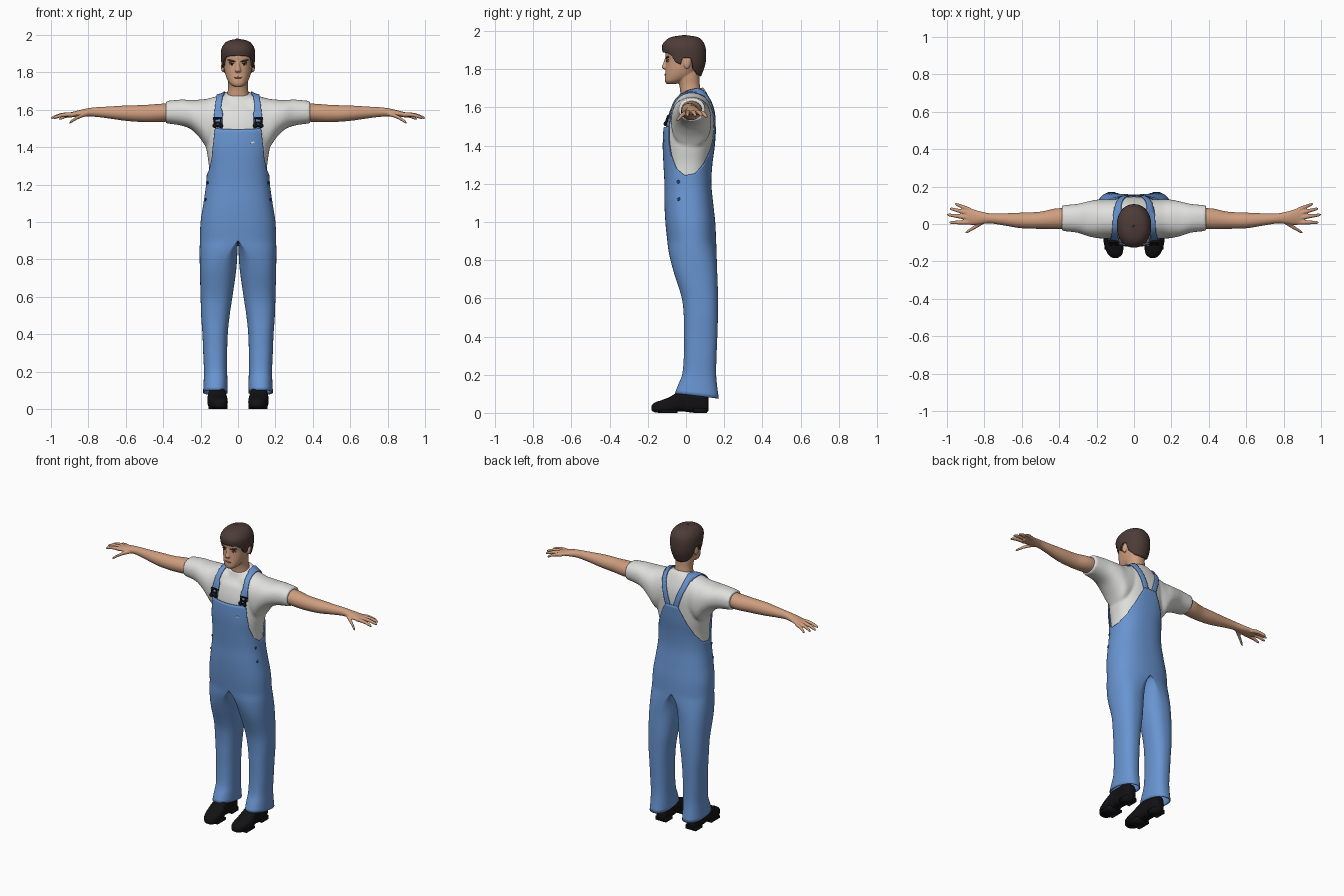
import bpy, bmesh
from math import sin, cos, pi, radians
from mathutils import Matrix, Vector, Euler

if "Cube" in bpy.data.objects:
    bpy.data.objects.remove(bpy.data.objects["Cube"])


def material(name, *rgb):
    m = bpy.data.materials.new(name)
    m.use_nodes = True
    m.diffuse_color = (*rgb, 1)
    bsdf = m.node_tree.nodes["Principled BSDF"]
    bsdf.inputs["Base Color"].default_value = (*rgb, 1)
    bsdf.inputs["Roughness"].default_value = 0.8
    return m


DENIM = material("denim blue", 0.14, 0.30, 0.64)
COTTON = material("cotton white", 0.74, 0.74, 0.72)
SKIN = material("skin", 0.62, 0.34, 0.21)
HAIR = material("dark brown hair", 0.075, 0.045, 0.038)
BLACK = material("black leather", 0.006, 0.006, 0.007)
LIP = material("lip", 0.45, 0.19, 0.13)
EYE = material("eye white", 0.6, 0.55, 0.5)
NAVY = material("navy button", 0.03, 0.06, 0.16)


def curve(table, t):
    """Smooth interpolation of the rows (key, values...) at key t."""
    t = min(max(t, table[0][0]), table[-1][0])
    i = 0
    while i < len(table) - 2 and t > table[i + 1][0]:
        i += 1
    a, b = table[i], table[i + 1]
    before, after = table[max(i - 1, 0)], table[min(i + 2, len(table) - 1)]
    h = b[0] - a[0]
    s = (t - a[0]) / h
    out = []
    for k in range(1, len(a)):
        ma = (b[k] - before[k]) / (b[0] - before[0]) * h
        mb = (after[k] - a[k]) / (after[0] - a[0]) * h
        out.append(a[k] * (2*s**3 - 3*s*s + 1) + ma * (s**3 - 2*s*s + s)
                   + b[k] * (3*s*s - 2*s**3) + mb * (s**3 - s*s))
    return out


def linear(table, t):
    for (x0, y0), (x1, y1) in zip(table, table[1:]):
        if t <= x1:
            return y0 + (y1 - y0) * (t - x0) / (x1 - x0)
    return table[-1][1]


def power(v, p):
    return abs(v) ** p * (1 if v >= 0 else -1)


def outline(table, z, angle, grow=0.0, p=0.85):
    """Point on an upright body section; angle -90 is front, 90 is back."""
    a, yf, yb = curve(table, z)
    return Vector(((a + grow) * power(cos(angle), p),
                   (yf + yb) / 2 + ((yb - yf) / 2 + grow) * power(sin(angle), p), z))


def spaced(a, b, n):
    return [a + (b - a) * i / n for i in range(n + 1)]


def skin(bm, rows, closed=False, caps=False):
    """Bridge rows of vertices with quads."""
    for r, s in zip(rows, rows[1:]):
        n = len(r) if closed else min(len(r), len(s)) - 1
        for j in range(n):
            k = (j + 1) % len(r)
            bm.faces.new((r[j], r[k], s[k], s[j]))
    if caps:
        bm.faces.new(rows[0][::-1])
        bm.faces.new(rows[-1])


def verts(bm, points):
    return [bm.verts.new(p) for p in points]


def loft(bm, sections, n=32, p=1.0):
    """Closed solid through sections (centre, u, v)."""
    rows = []
    for c, u, v in sections:
        ring = [2 * pi * i / n for i in range(n)]
        rows.append(verts(bm, [Vector(c) + Vector(u) * power(cos(t), p)
                               + Vector(v) * power(sin(t), p) for t in ring]))
    skin(bm, rows, True, True)


def upright(bm, table, n=24, p=0.9):
    secs = []
    for z in spaced(table[0][0], table[-1][0], n):
        a, yf, yb = curve(table, z)
        secs.append(((0, (yf + yb) / 2, z), (a, 0, 0), (0, (yb - yf) / 2, 0)))
    loft(bm, secs, 40, p)


def ball(bm, loc, size, rot=(0, 0, 0)):
    m = Matrix.LocRotScale(Vector(loc), Euler(rot), Vector(size))
    bmesh.ops.create_uvsphere(bm, u_segments=16, v_segments=10, radius=1, matrix=m)


def box(bm, loc, size, rot=(0, 0, 0)):
    m = Matrix.LocRotScale(Vector(loc), Euler(rot), Vector(size))
    bmesh.ops.create_cube(bm, size=1, matrix=m)


def finish(name, bm, mat, mirror=True, voxel=0, shell=0, smooth=True, fix=True):
    if fix:
        bmesh.ops.recalc_face_normals(bm, faces=bm.faces[:])
    for f in bm.faces:
        f.smooth = smooth
    me = bpy.data.meshes.new(name)
    bm.to_mesh(me)
    bm.free()
    me.materials.append(mat)
    ob = bpy.data.objects.new(name, me)
    bpy.context.collection.objects.link(ob)
    if voxel:
        mod = ob.modifiers.new("fuse", "REMESH")
        mod.mode, mod.voxel_size, mod.use_smooth_shade = "VOXEL", voxel, True
        mod = ob.modifiers.new("soften", "SMOOTH")
        mod.iterations = 4
    if mirror:
        ob.modifiers.new("mirror", "MIRROR")
    if shell:
        mod = ob.modifiers.new("cloth", "SOLIDIFY")
        mod.thickness, mod.offset = shell, -1
    return ob


# Torso sections: height, half width, front, back
BODY = [(0.9, 0.204, -0.098, 0.158), (1.0, 0.2, -0.108, 0.153), (1.1, 0.185, -0.113, 0.142),
        (1.2, 0.171, -0.113, 0.133), (1.3, 0.168, -0.118, 0.138), (1.4, 0.182, -0.122, 0.151),
        (1.5, 0.188, -0.117, 0.158), (1.55, 0.186, -0.107, 0.158), (1.6, 0.175, -0.088, 0.15),
        (1.64, 0.14, -0.062, 0.132), (1.67, 0.102, -0.05, 0.115), (1.69, 0.08, -0.045, 0.1)]
# Leg sections: height, middle x, outer x, inner x, front, back
LEG = [(0.09, 0.12, 0.187, 0.055, -0.058, 0.172), (0.14, 0.12, 0.184, 0.056, -0.042, 0.164),
       (0.2, 0.12, 0.182, 0.058, -0.02, 0.158), (0.3, 0.122, 0.186, 0.058, -0.011, 0.16),
       (0.4, 0.123, 0.19, 0.055, -0.01, 0.164), (0.5, 0.122, 0.197, 0.045, -0.011, 0.167),
       (0.6, 0.115, 0.2, 0.03, -0.022, 0.168), (0.75, 0.1, 0.204, 0.009, -0.068, 0.163),
       (0.84, 0.055, 0.205, 0.003, -0.09, 0.16), (0.9, 0, 0.204, 0, -0.098, 0.158)]
# Upper edge of the overalls: angle, height
EDGE = [(-90, 1.495), (-52, 1.5), (-48, 1.43), (-40, 1.35), (-25, 1.28), (-5, 1.245),
        (15, 1.255), (40, 1.31), (60, 1.385), (75, 1.47), (80, 1.5), (90, 1.5)]

# Overalls: legs as full rings, running up into an open half torso
bm = bmesh.new()
half = 72
rows = []
for z in spaced(0.09, 0.9, 40):
    mid, outer, inner, yf, yb = curve(LEG, z)
    ring = []
    for j in range(2 * half):
        t = -pi / 2 + pi * j / half
        c = power(cos(t), 0.85) if j % half else 0
        x = mid + c * ((outer - mid) if c > 0 else (mid - inner))
        y = (yf + yb) / 2 + (yb - yf) / 2 * power(sin(t), 0.85)
        hem = max(0, 1 - (z - 0.09) / 0.1)
        ring.append((x, y, z - 0.12 * hem * (y - 0.05)))
    rows.append(verts(bm, ring))
skin(bm, rows, True)
upper = [rows[-1][:half + 1]]
for s in spaced(0, 1, 36)[1:]:
    angles = spaced(-90, 90, half)
    upper.append(verts(bm, [outline(BODY, 0.9 + s * (linear(EDGE, d) - 0.9), radians(d))
                            for d in angles]))
skin(bm, upper)
finish("overalls", bm, DENIM, shell=0.006, fix=False)

# Shirt: torso and sleeves fused
bm = bmesh.new()
rows = []
for z in spaced(1.12, 1.69, 40):
    ring = [outline(BODY, z, 2 * pi * j / 64, -0.012) for j in range(64)]
    tilt = 0.25 * min(max((z - 1.6) / 0.08, 0), 1)
    rows.append(verts(bm, [(v.x, v.y, v.z + tilt * (v.y - 0.03)) for v in ring]))
skin(bm, rows, True, True)
# Sleeve sections: x, bottom, top, front, back
SLEEVE = [(0.02, 1.43, 1.68, -0.06, 0.12), (0.1, 1.41, 1.676, -0.075, 0.13),
          (0.16, 1.39, 1.66, -0.078, 0.132), (0.2, 1.445, 1.655, -0.075, 0.13),
          (0.25, 1.495, 1.652, -0.064, 0.12), (0.3, 1.515, 1.655, -0.047, 0.108),
          (0.385, 1.528, 1.647, -0.037, 0.1)]
for side in (-1, 1):
    secs = []
    for x in spaced(0.02, 0.385, 24):
        lo, hi, yf, yb = curve(SLEEVE, x)
        secs.append(((side * x, (yf + yb) / 2, (lo + hi) / 2), (0, (yb - yf) / 2, 0),
                     (0, 0, (hi - lo) / 2)))
    loft(bm, secs, 40, 0.9)
shirt = finish("shirt", bm, COTTON, mirror=False, voxel=0.008)

# Shoulder straps laid over the shirt
bm = bmesh.new()
STRAP = [(0, 0.112, -0.13, 1.47), (1, 0.11, -0.12, 1.57), (2, 0.104, -0.07, 1.66),
         (3, 0.1, 0, 1.7), (4, 0.098, 0.07, 1.71), (5, 0.088, 0.14, 1.66),
         (6, 0.052, 0.17, 1.56), (7, 0.018, 0.17, 1.45)]
rows = []
for t in spaced(0, 7, 56):
    x, y, z = curve(STRAP, t)
    rows.append(verts(bm, [(x + w, y, z) for w in spaced(-0.019, 0.019, 4)]))
skin(bm, rows)
straps = finish("shoulder_straps", bm, DENIM)
wrap = straps.modifiers.new("lay", "SHRINKWRAP")
wrap.target, wrap.offset, wrap.wrap_mode = shirt, 0.006, "ABOVE_SURFACE"
thick = straps.modifiers.new("thickness", "SOLIDIFY")
thick.thickness, thick.offset = 0.007, 0

# Buckles: a frame with a hook and side knobs
bm = bmesh.new()
for z, w in ((1.515, 0.05), (1.532, 0.03), (1.555, 0.052)):
    box(bm, (0.108, -0.106 + (z - 1.515) * 0.35, z), (w, 0.012, 0.009), (-0.3, 0, 0))
for x in (0.092, 0.124):
    box(bm, (x, -0.1, 1.536), (0.008, 0.012, 0.045), (-0.3, 0, 0))
    ball(bm, (x, -0.108, 1.515), (0.013, 0.009, 0.012))
finish("strap_buckles", bm, BLACK, smooth=False)

# Side buttons and bib tag
bm = bmesh.new()
for z in (1.12, 1.21):
    ball(bm, outline(BODY, z, radians(-20)), (0.005, 0.009, 0.009))
finish("side_buttons", bm, NAVY)
bm = bmesh.new()
box(bm, outline(BODY, 1.425, radians(-69)), (0.02, 0.006, 0.008), (0, -0.3, 0.2))
finish("bib_tag", bm, COTTON, mirror=False, smooth=False)

# Arms and hands: x, y, z, half depth, half height
bm = bmesh.new()
ARM = [(0.34, 0.03, 1.588, 0.055, 0.048), (0.42, 0.028, 1.583, 0.055, 0.049),
       (0.5, 0.02, 1.58, 0.046, 0.046), (0.6, 0.019, 1.582, 0.042, 0.041),
       (0.7, 0.025, 1.586, 0.032, 0.031), (0.77, 0.03, 1.588, 0.027, 0.025),
       (0.82, 0.033, 1.584, 0.034, 0.021), (0.87, 0.038, 1.577, 0.043, 0.016),
       (0.91, 0.043, 1.57, 0.042, 0.011)]
secs = []
for x in spaced(0.34, 0.91, 36):
    y, z, ry, rz = curve(ARM, x)
    secs.append(((x, y, z), (0, ry, 0), (0, 0, rz)))
loft(bm, secs)
FINGERS = [((0.88, 0.009, 1.574), (0.988, 0.008, 1.556)), ((0.88, 0.033, 1.575), (1.0, 0.05, 1.556)),
           ((0.88, 0.056, 1.574), (0.985, 0.083, 1.556)), ((0.87, 0.073, 1.572), (0.957, 0.108, 1.55)),
           ((0.8, 0.015, 1.58), (0.902, -0.048, 1.53))]
for start, end in FINGERS:
    a, b = Vector(start), Vector(end)
    secs = []
    for s, r in ((0, 0.012), (0.3, 0.012), (0.6, 0.0105), (0.9, 0.0085), (0.97, 0.006), (1, 0.003)):
        c = a.lerp(b, s) + Vector((0, 0, 0.008 * sin(pi * s)))
        secs.append((c, (0, r, 0), (0, 0, r)))
    loft(bm, secs, 14)
finish("arms", bm, SKIN, voxel=0.004)

# Head and neck: height, half width, front, back
bm = bmesh.new()
upright(bm, [(1.62, 0.068, -0.028, 0.085), (1.68, 0.058, -0.03, 0.078), (1.72, 0.053, -0.036, 0.072),
             (1.76, 0.055, -0.05, 0.07), (1.8, 0.055, -0.06, 0.07)])
upright(bm, [(1.722, 0.018, -0.1, -0.055), (1.735, 0.04, -0.11, -0.02), (1.76, 0.057, -0.111, 0.03),
             (1.79, 0.068, -0.108, 0.06), (1.82, 0.074, -0.106, 0.08), (1.85, 0.078, -0.105, 0.09),
             (1.88, 0.081, -0.109, 0.092), (1.92, 0.076, -0.1, 0.085), (1.95, 0.055, -0.07, 0.065)])
upright(bm, [(1.8, 0.012, -0.116, -0.09), (1.809, 0.017, -0.128, -0.09),
             (1.83, 0.011, -0.12, -0.09), (1.86, 0.008, -0.11, -0.09)], 8)
for side in (-1, 1):
    ball(bm, (side * 0.079, 0.008, 1.832), (0.011, 0.019, 0.032), (-0.2, 0, side * 0.3))
finish("head", bm, SKIN, mirror=False, voxel=0.004)

# Face details
bm = bmesh.new()
ball(bm, (0, -0.104, 1.772), (0.024, 0.009, 0.006))
finish("lips", bm, LIP, mirror=False)
bm = bmesh.new()
ball(bm, (0.033, -0.093, 1.843), (0.015, 0.008, 0.0055), (0, 0, 0.25))
finish("eyes", bm, EYE)
bm = bmesh.new()
ball(bm, (0.032, -0.098, 1.843), (0.006, 0.0045, 0.0055))
ball(bm, (0.033, -0.096, 1.849), (0.017, 0.007, 0.0025), (0, -0.1, 0.25))
finish("irises_and_lashes", bm, BLACK)
bm = bmesh.new()
ball(bm, (0.035, -0.098, 1.862), (0.023, 0.008, 0.005), (0, -0.2, 0.28))
finish("eyebrows", bm, HAIR)

# Hair cap with a shaped lower edge
HAIRCUT = [(1.76, 0.07, -0.1, 0.078), (1.82, 0.085, -0.11, 0.1), (1.87, 0.091, -0.118, 0.106),
           (1.92, 0.09, -0.126, 0.101), (1.95, 0.076, -0.108, 0.085), (1.97, 0.05, -0.072, 0.057),
           (1.98, 0.002, -0.01, -0.006)]
FRINGE = [(-90, 1.89), (-50, 1.885), (-36, 1.87), (-27, 1.84), (-12, 1.825), (-5, 1.86),
          (14, 1.86), (24, 1.8), (50, 1.77), (90, 1.762)]
bm = bmesh.new()
rows = []
for s in spaced(0, 1, 30):
    lift = sin(s * pi / 2)
    rows.append(verts(bm, [outline(HAIRCUT, linear(FRINGE, d) * (1 - lift) + 1.98 * lift,
                                   radians(d), 0, 0.93) for d in spaced(-90, 90, 60)]))
skin(bm, rows)
finish("hair", bm, HAIR, shell=0.012, fix=False)

# Shoes: y, middle x, half width, bottom, top
SHOE = [(-0.182, 0.1, 0.012, 0.014, 0.035), (-0.168, 0.101, 0.034, 0.004, 0.052),
        (-0.13, 0.105, 0.049, 0, 0.066), (-0.08, 0.11, 0.054, 0, 0.086), (-0.03, 0.112, 0.047, 0.008, 0.118),
        (0.02, 0.112, 0.042, 0.003, 0.125), (0.07, 0.112, 0.041, 0, 0.125),
        (0.108, 0.112, 0.034, 0.002, 0.11), (0.118, 0.112, 0.02, 0.012, 0.08)]
bm = bmesh.new()
secs = []
for y in spaced(-0.182, 0.118, 32):
    x, w, lo, hi = curve(SHOE, y)
    secs.append(((x, y, (lo + hi) / 2), (w, 0, 0), (0, 0, (hi - lo) / 2)))
loft(bm, secs, 32, 0.7)
box(bm, (0.111, 0.075, 0.012), (0.078, 0.07, 0.024))
box(bm, (0.107, -0.09, 0.008), (0.1, 0.09, 0.016))
finish("shoes", bm, BLACK)
